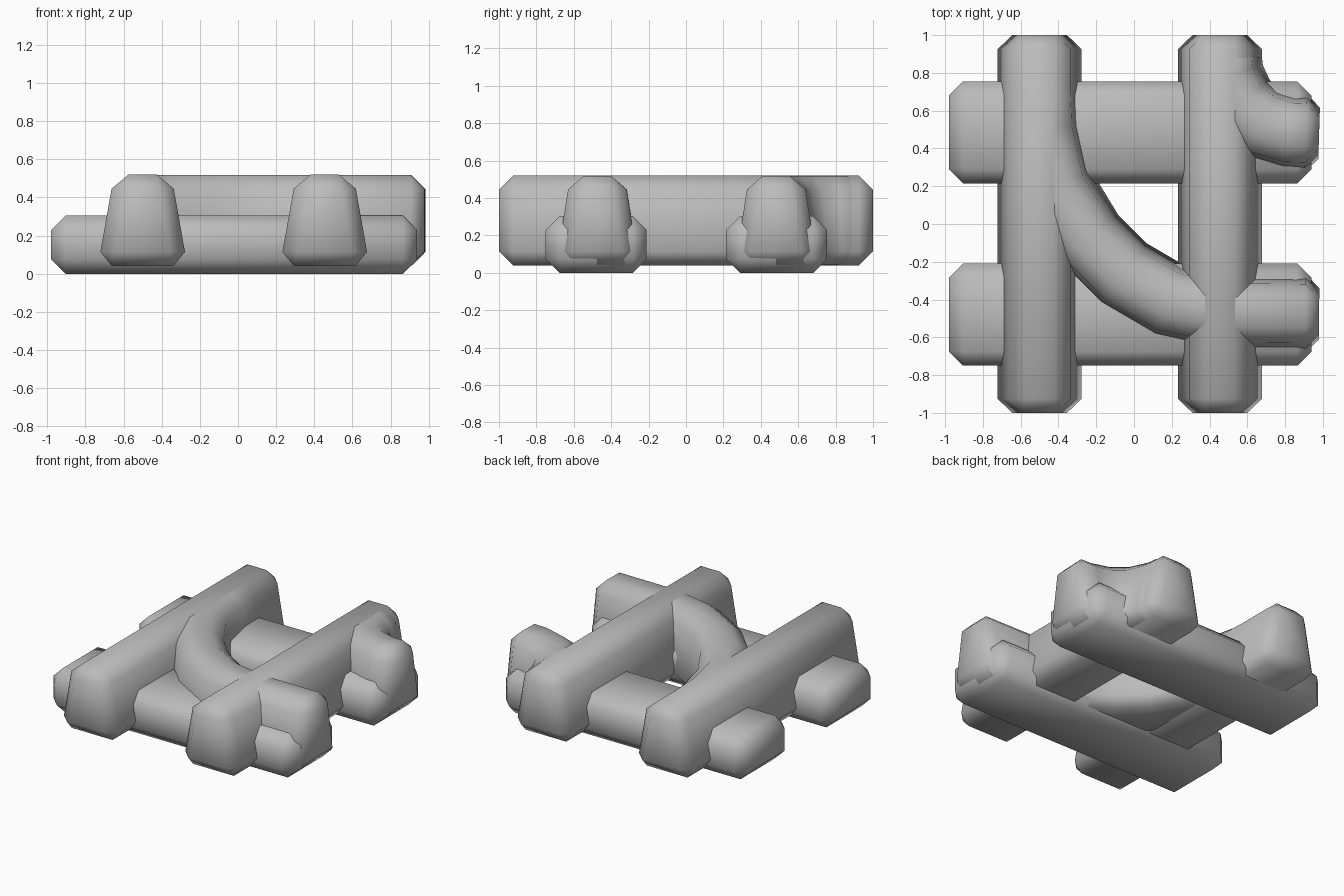
import bpy, bmesh
from mathutils import Vector
from math import radians

if "Cube" in bpy.data.objects:
    bpy.data.objects.remove(bpy.data.objects["Cube"])

grey = bpy.data.materials.new("plain grey")
grey.use_nodes = True
colour = (0.5, 0.5, 0.5, 1)
grey.diffuse_color = colour
grey.node_tree.nodes["Principled BSDF"].inputs["Base Color"].default_value = colour


def beam(name, path, bottom, top, low, high, bevel):
    """Sweep a tapered four-sided section along a flat path and chamfer its edges."""
    bm = bmesh.new()
    pts = [Vector(p) for p in path]
    rings = []
    for i, p in enumerate(pts):
        before = (p - pts[i - 1]).normalized() if i else None
        after = (pts[i + 1] - p).normalized() if i < len(pts) - 1 else None
        if before is None or after is None:
            along, stretch = before or after, 1
        else:
            along = (before + after).normalized()
            stretch = 1 / along.dot(after)
        side = Vector((along.y, -along.x)) * stretch
        section = ((-bottom, low), (bottom, low), (top, high), (-top, high))
        rings.append([bm.verts.new((p.x + side.x * w, p.y + side.y * w, z))
                      for w, z in section])
    for a, b in zip(rings, rings[1:]):
        for k in range(4):
            n = (k + 1) % 4
            bm.faces.new((a[k], a[n], b[n], b[k]))
    bm.faces.new(rings[0])
    bm.faces.new(rings[-1])
    bmesh.ops.recalc_face_normals(bm, faces=bm.faces)
    mesh = bpy.data.meshes.new(name)
    bm.to_mesh(mesh)
    bm.free()
    mesh.materials.append(grey)
    obj = bpy.data.objects.new(name, mesh)
    bpy.context.collection.objects.link(obj)
    mod = obj.modifiers.new("chamfer", 'BEVEL')
    mod.width, mod.segments = bevel, 1
    mod.limit_method, mod.angle_limit = 'ANGLE', radians(50)
    mod.use_clamp_overlap = False
    bpy.ops.object.select_all(action='DESELECT')
    obj.select_set(True)
    bpy.context.view_layer.objects.active = obj
    bpy.ops.object.modifier_apply(modifier=mod.name)
    bpy.ops.object.shade_smooth_by_angle(angle=radians(65))
    return obj


# Cross sleepers
for name, y in (("front_sleeper", -0.48), ("back_sleeper", 0.485)):
    beam(name, [(-0.98, y), (0.94, y)], 0.27, 0.27, 0, 0.305, 0.075)

# Straight rails
for name, x in (("right_rail", -0.5), ("left_rail", 0.455)):
    beam(name, [(x, -1), (x, 1)], 0.235, 0.15, 0.04, 0.52, 0.075)

# Curved branch rails, starting inside the straight rails
long_path = [(-0.5, 0.85), (-0.485, 0.5), (-0.42, 0.2), (-0.25, -0.08), (-0.06, -0.27),
             (0.18, -0.41), (0.45, -0.47), (0.98, -0.475)]
short_path = [(0.46, 0.93), (0.48, 0.78), (0.55, 0.63), (0.67, 0.53), (0.82, 0.485),
              (0.98, 0.48)]
for name, path in (("long_curved_rail", long_path), ("short_curved_rail", short_path)):
    beam(name, path, 0.22, 0.145, 0.043, 0.517, 0.072)
